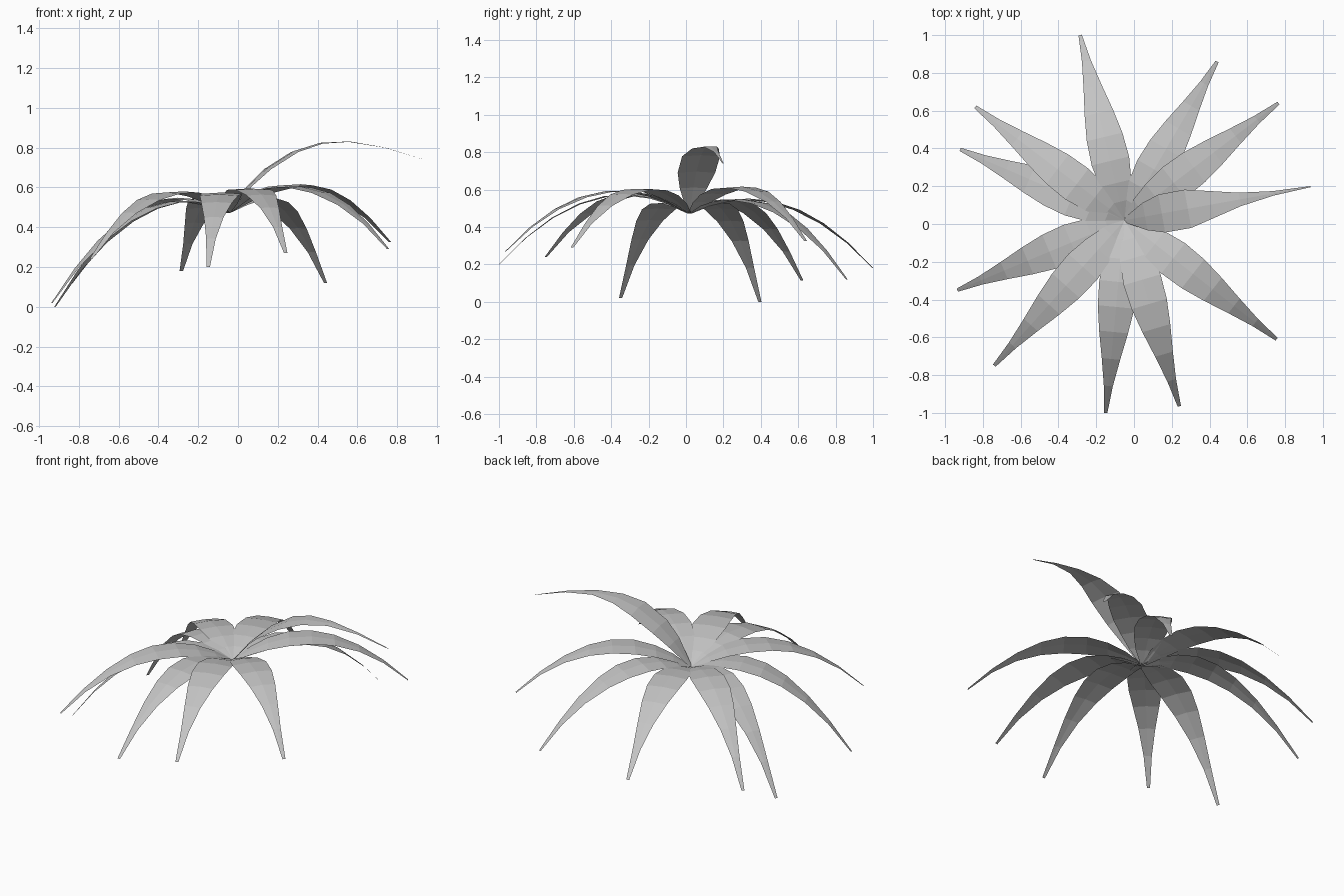
import bpy, bmesh
from mathutils import Vector

if "Cube" in bpy.data.objects:
    bpy.data.objects.remove(bpy.data.objects["Cube"])

mat = bpy.data.materials.new("leaf grey")
mat.diffuse_color = (0.55, 0.55, 0.55, 1)
mat.use_nodes = True
mat.node_tree.nodes["Principled BSDF"].inputs["Base Color"].default_value = mat.diffuse_color

BASE = Vector((-0.05, 0.02, 0.472))
STATIONS = [0, .1, .2, .32, .45, .58, .72, .86, 1]
WIDTHS = [.012, .058, .085, .102, .097, .077, .049, .024, .009]
UPRIGHT_STATIONS = [0, .11, .2, .34, .47, .62, .8, 1]
UPRIGHT_WIDTHS = [.012, .074, .102, .103, .072, .036, .012, .003]


def leaf(name, tip, rise, cubic=0.0, stations=STATIONS, widths=WIDTHS):
    """Arching blade: spine rises by `rise` at 40% of its reach, then drops to tip."""
    tip = Vector(tip)
    flat = Vector((tip.x - BASE.x, tip.y - BASE.y, 0))
    side = Vector((-flat.y, flat.x, 0)).normalized()
    dz = tip.z - BASE.z
    # z = a f + b f^2 + c f^3 through the rise point and the tip
    a = (rise - .16 * dz + .096 * cubic) / .24
    b = dz - a - cubic
    bm = bmesh.new()
    rows = []
    for f, w in zip(stations, widths):
        p = BASE + flat * f
        p.z += a * f + b * f * f + cubic * f ** 3
        drop = Vector((0, 0, -.06 * w))      # slight ridge along the midrib
        rows.append([bm.verts.new(p - side * w + drop), bm.verts.new(p),
                     bm.verts.new(p + side * w + drop)])
    for r0, r1 in zip(rows, rows[1:]):
        for i in range(2):
            bm.faces.new((r0[i], r1[i], r1[i + 1], r0[i + 1]))
    me = bpy.data.meshes.new(name)
    bm.to_mesh(me)
    bm.free()
    me.materials.append(mat)
    ob = bpy.data.objects.new(name, me)
    bpy.context.collection.objects.link(ob)


# Drooping leaves around the crown: tip position and arch height
DROOPING = [
    ((-.285, 1.0, .18), .075),
    ((.44, .86, .12), .07),
    ((.765, .64, .325), .145),
    ((.755, -.61, .29), .135),
    ((.24, -.965, .27), .125),
    ((-.15, -1.0, .20), .10),
    ((-.74, -.75, .24), .108),
    ((-.935, -.35, .02), .043),
    ((-.92, .395, .0), .043),
    ((-.84, .62, .115), .067),
]
for i, (tip, rise) in enumerate(DROOPING):
    leaf(f"drooping_leaf_{i + 1}", tip, rise)

# One young leaf that stands higher
leaf("upright_leaf", (.935, .198, .74), .335, .59, UPRIGHT_STATIONS, UPRIGHT_WIDTHS)
